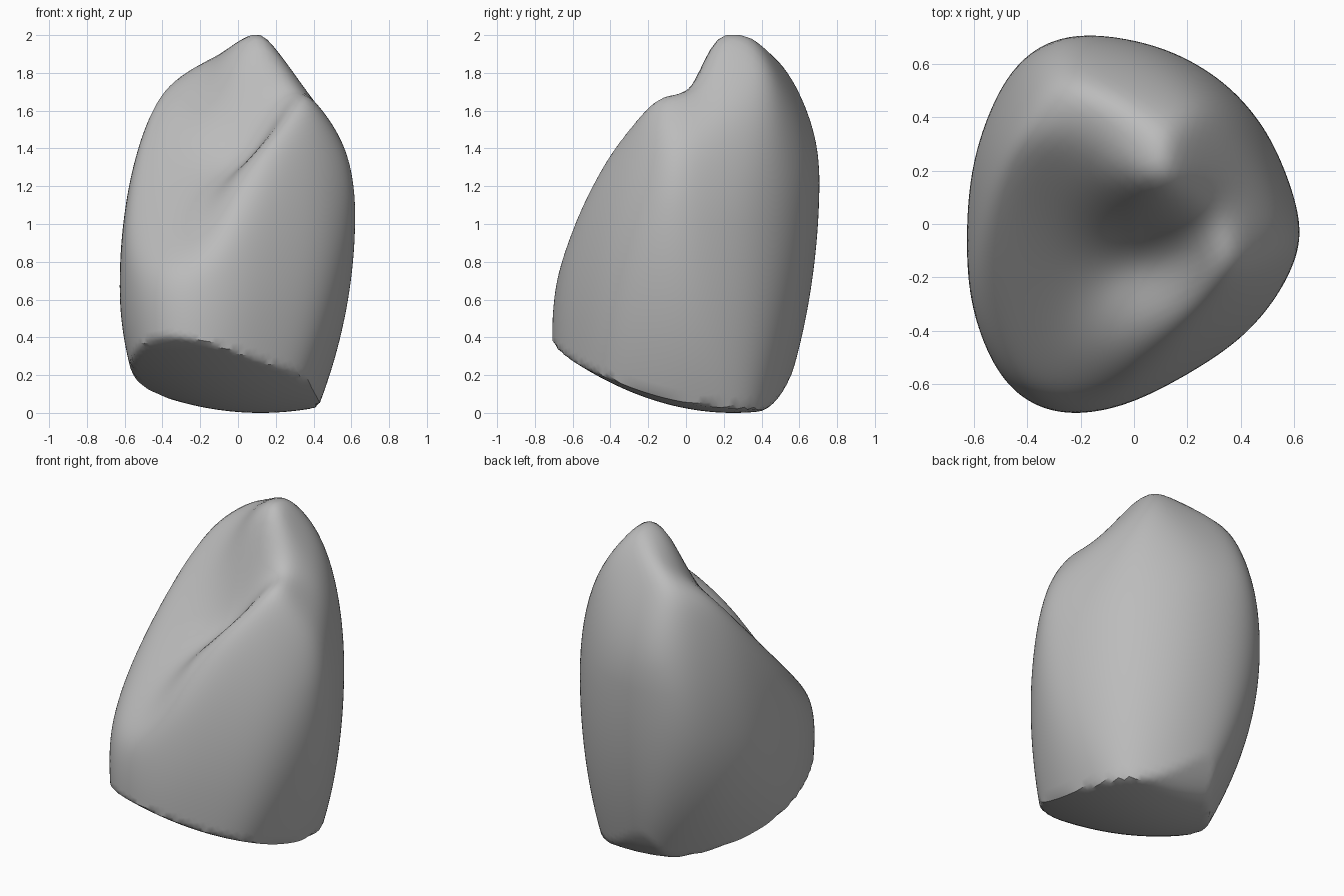
import bpy, bmesh, math
from mathutils import Vector

if "Cube" in bpy.data.objects:
    bpy.data.objects.remove(bpy.data.objects["Cube"], do_unlink=True)

# Side facets, evenly spaced round the stone from +x:
# reach, height of widest point, taper below, taper above
SIDES = [
    (.63, 1.1, .19, .42), (.585, 1, .13, .3), (.6, 1, .1, .13),
    (.625, 1.1, .12, .25), (.665, 1.2, .13, .48), (.735, 1.35, .11, .6),
    (.755, 1.2, .2, .45), (.72, 1.1, .28, .3), (.64, .9, .3, .22),
    (.61, .65, .3, .16), (.67, .6, .25, .2), (.75, .5, .2, .25),
    (.775, .45, .15, .3), (.745, .4, .1, .3), (.66, .4, .1, .22),
    (.57, .5, .12, .17), (.585, .7, .15, .19), (.615, 1.1, .17, .4),
]
# Swellings on the sloping top: x, y, height, radius
SWELLS = [(.1, .2, .4, .17), (.41, -.16, .33, .17), (.2, -.38, .25, .16),
          (0, -.53, .13, .15), (-.25, .42, .05, .2), (.05, -.1, -.08, .14)]
# Planes that trim the top: height at centre, slope in x, slope in y
TRIMS = [(2.2, -1.3, 0), (1.98, .6, 0), (2.145, 0, -.3), (1.89, 1.06, 1.06)]
ROUND = .03
EASE = ROUND * math.log(2)
CORE = Vector((0, 0, .85))

FACETS = []
for i, side in enumerate(SIDES):
    a = math.tau * i / len(SIDES)
    FACETS.append((math.cos(a), math.sin(a), *side))


def top_height(x, y):
    z = 1.44 + .95 * y + .15 * min(x, 0)
    for cx, cy, h, r in SWELLS:
        z += h * math.exp(-((x - cx) ** 2 + (y - cy) ** 2) / (2 * r * r))
    return z


def base_height(x, y):
    heel = 5 * max(0, y - .38) ** 2
    return .38 * (y - .25) ** 2 + .32 * (x - .12) ** 2 + heel


def outside(p):
    """Positive outside the stone: softly blended facets, crisp broken base."""
    x, y, z = p
    gaps = [(z - top_height(x, y)) / 1.4]
    for h, sx, sy in TRIMS:
        gaps.append((z - h - sx * x - sy * y) / math.hypot(1, sx, sy))
    for c, s, reach, mid, low, high in FACETS:
        taper = (low if z < mid else high) * (z - mid) ** 2
        gaps.append(c * x + s * y - reach - EASE + taper)
    m = max(gaps)
    soft = m + ROUND * math.log(sum(math.exp((g - m) / ROUND) for g in gaps))
    return max(soft, base_height(x, y) - z)


def surface_point(d):
    near, far = 0, 1.6
    for _ in range(18):
        mid = (near + far) / 2
        if outside(CORE + d * mid) > 0:
            far = mid
        else:
            near = mid
    return CORE + d * near


# Stone: push a ball out to the blended facets
bm = bmesh.new()
bmesh.ops.create_icosphere(bm, subdivisions=6, radius=1)
for v in bm.verts:
    v.co = surface_point(v.co.normalized())
mesh = bpy.data.meshes.new("rock")
bm.to_mesh(mesh)
bm.free()
rock = bpy.data.objects.new("rock", mesh)
bpy.context.collection.objects.link(rock)

stone = bpy.data.materials.new("stone grey")
stone.use_nodes = True
color = (.5, .5, .5, 1)
stone.diffuse_color = color
stone.node_tree.nodes["Principled BSDF"].inputs["Base Color"].default_value = color
mesh.materials.append(stone)

bpy.context.view_layer.objects.active = rock
rock.select_set(True)
bpy.ops.object.shade_smooth_by_angle(angle=math.radians(35))
